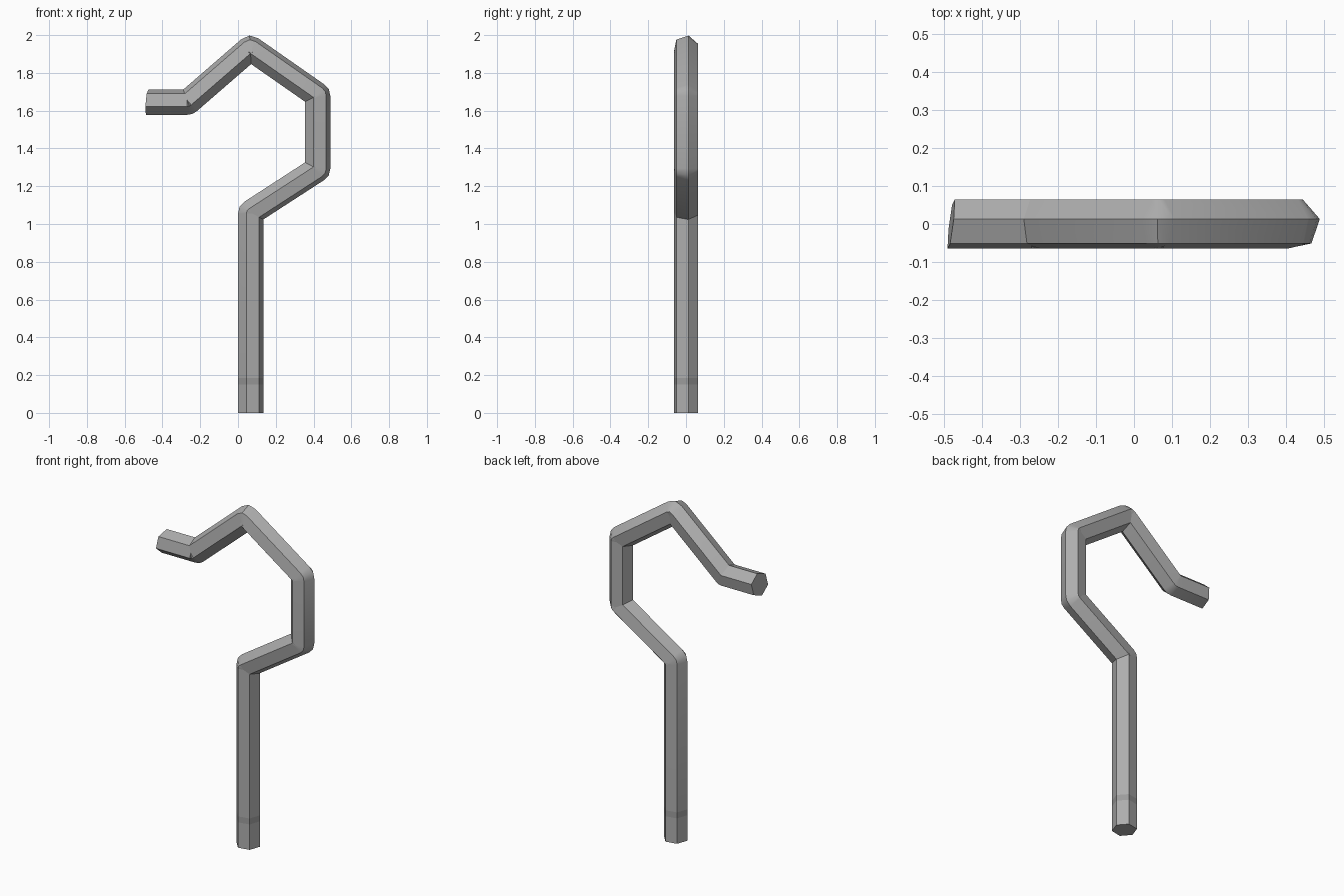
import bpy, bmesh, math
from mathutils import Vector

old = bpy.data.objects.get("Cube")
if old:
    bpy.data.objects.remove(old, do_unlink=True)


def material(name, value):
    m = bpy.data.materials.new(name)
    m.use_nodes = True
    m.diffuse_color = (value, value, value, 1)
    bsdf = next(n for n in m.node_tree.nodes if n.type == 'BSDF_PRINCIPLED')
    bsdf.inputs["Base Color"].default_value = (value, value, value, 1)
    return m


RADIUS, SIDES, TWIST = 0.068, 6, math.radians(11)

# Centre line of the bent bar, in the xz plane
path = [Vector((x, 0, z)) for x, z in (
    (0.067, 0), (0.067, 1.06), (0.422, 1.29), (0.422, 1.682),
    (0.065, 1.931), (-0.265, 1.645), (-0.481, 1.645))]
dirs = [(b - a).normalized() for a, b in zip(path, path[1:])]

# Rings: three at each bend, pivoting about the corner
rings = [(path[0], dirs[0]),
         (Vector((0.067, 0, 0.15)), dirs[0]),
         (Vector((0.067, 0, 0.185)), dirs[0])]
for p, d1, d2 in zip(path[1:], dirs, dirs[1:]):
    rings += [(p - d1 * 0.004, d1), (p, (d1 + d2).normalized()), (p + d2 * 0.004, d2)]
rings.append((path[-1], dirs[-1]))

bm = bmesh.new()
loops = []
for centre, d in rings:
    side = Vector((d.z, 0, -d.x))
    loop = []
    for k in range(SIDES):
        a = TWIST + math.tau * k / SIDES
        loop.append(bm.verts.new(centre + RADIUS * (side * math.cos(a) + Vector((0, math.sin(a), 0)))))
    loops.append(loop)

# Slanted cut at the tip
for v in loops[-1]:
    v.co.x += 0.12 * v.co.y + 0.08 * (v.co.z - path[-1].z)

# Skin the rings, with a worn band near the foot
for i, (lo, hi) in enumerate(zip(loops, loops[1:])):
    for k in range(SIDES):
        n = (k + 1) % SIDES
        f = bm.faces.new((lo[k], lo[n], hi[n], hi[k]))
        f.material_index = 1 if i == 1 else 0
bm.faces.new(loops[0])
bm.faces.new(loops[-1])
bmesh.ops.recalc_face_normals(bm, faces=bm.faces)

mesh = bpy.data.meshes.new("bent_bar")
bm.to_mesh(mesh)
bm.free()
mesh.materials.append(material("grey metal", 0.42))
mesh.materials.append(material("worn grey", 0.33))
bar = bpy.data.objects.new("bent_bar", mesh)
bpy.context.collection.objects.link(bar)

# Soft bends, crisp long edges
bpy.context.view_layer.objects.active = bar
bar.select_set(True)
bpy.ops.object.shade_smooth_by_angle(angle=math.radians(35))
